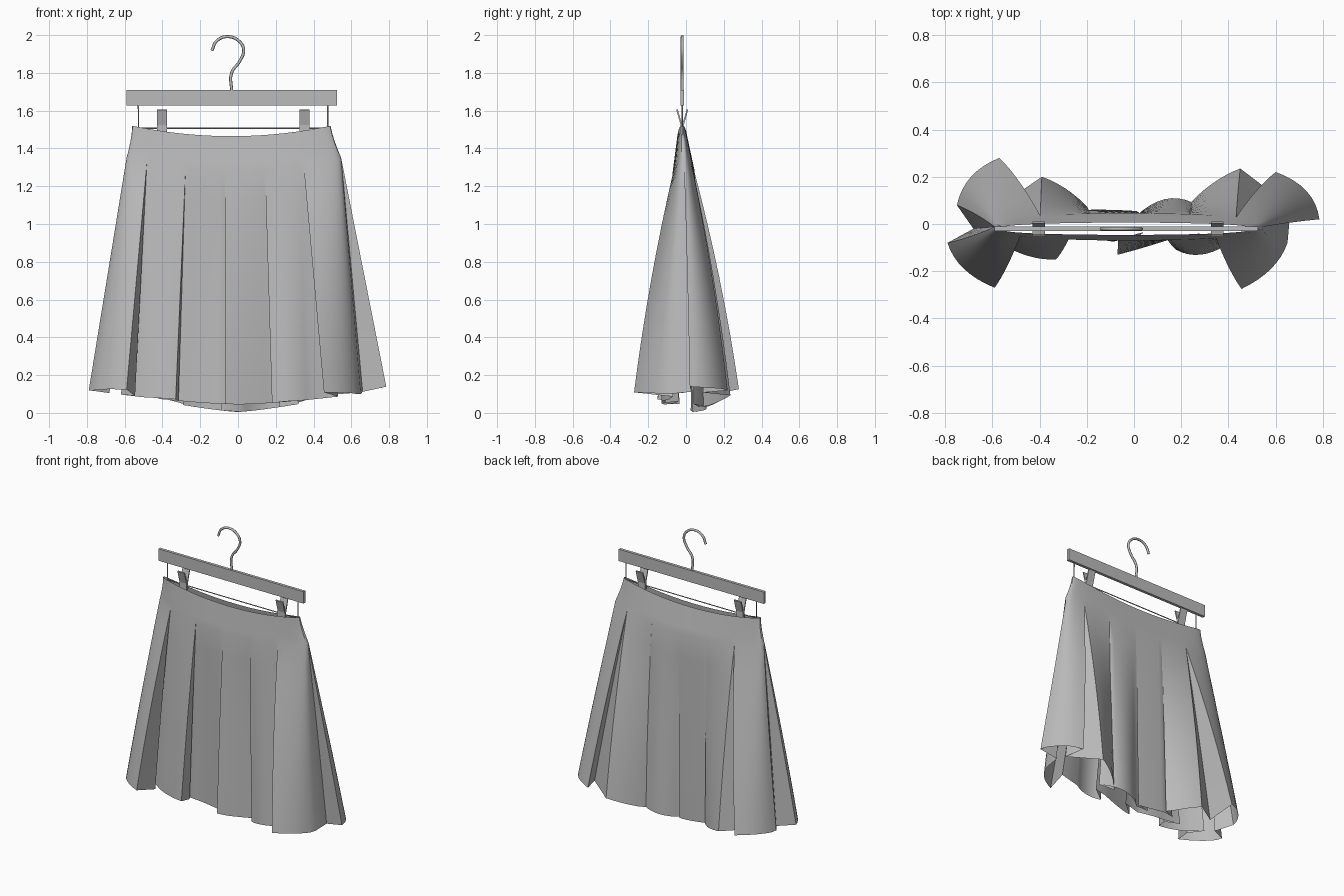
import bpy, bmesh, math
from mathutils import Vector

old = bpy.data.objects.get("Cube")
if old:
    bpy.data.objects.remove(old, do_unlink=True)

mat = bpy.data.materials.new("plain grey")
mat.use_nodes = True
GREY = (0.5, 0.5, 0.5, 1)
mat.diffuse_color = GREY
mat.node_tree.nodes["Principled BSDF"].inputs["Base Color"].default_value = GREY
PLANE_Y = -0.02


def add_object(name, bm, smooth=False):
    mesh = bpy.data.meshes.new(name)
    bm.to_mesh(mesh)
    bm.free()
    mesh.materials.append(mat)
    ob = bpy.data.objects.new(name, mesh)
    bpy.context.collection.objects.link(ob)
    if smooth:
        bpy.ops.object.select_all(action="DESELECT")
        ob.select_set(True)
        bpy.context.view_layer.objects.active = ob
        bpy.ops.object.shade_smooth_by_angle(angle=math.radians(35))
    return ob


def box(name, centre, size, tilt=0):
    bm = bmesh.new()
    bmesh.ops.create_cube(bm, size=1)
    for v in bm.verts:
        v.co = Vector(a * b for a, b in zip(v.co, size))
    ob = add_object(name, bm)
    ob.location = centre
    ob.rotation_euler.x = tilt
    return ob


def wire(name, points, radius, kind="POLY"):
    curve = bpy.data.curves.new(name, "CURVE")
    curve.dimensions = "3D"
    curve.bevel_depth = radius
    curve.bevel_resolution = 2
    curve.use_fill_caps = True
    curve.materials.append(mat)
    if kind == "BEZIER":
        sp = curve.splines.new("BEZIER")
        sp.bezier_points.add(len(points) - 1)
        for p, (x, z) in zip(sp.bezier_points, points):
            p.co = (x, PLANE_Y, z)
            p.handle_left_type = p.handle_right_type = "AUTO"
        sp.resolution_u = 5
    else:
        sp = curve.splines.new("POLY")
        sp.points.add(len(points) - 1)
        for p, (x, z) in zip(sp.points, points):
            p.co = (x, PLANE_Y, z, 1)
    ob = bpy.data.objects.new(name, curve)
    bpy.context.collection.objects.link(ob)


# Pleats along the hem, anticlockwise: start, middle and end of each panel,
# then the hidden fold points that lead to the next panel
PLEATS = [
    ((-.79, -.08), (-.72, -.19), (-.59, -.27), (-.545, -.13), (-.62, -.05)),
    ((-.535, -.1), (-.43, -.14), (-.33, -.15), (-.315, -.08), (-.42, -.05)),
    ((-.31, -.06), (-.2, -.06), (-.09, -.075), (.04, -.035)),
    ((-.07, -.13), (.04, -.1), (.2, -.05), (.28, -.04)),
    ((.18, -.11), (.28, -.13), (.39, -.09), (.53, -.07)),
    ((.455, -.275), (.58, -.19), (.65, -.08), (.66, .03)),
    ((.785, .02), (.73, .14), (.6, .22), (.64, .09)),
    ((.45, .235), (.33, .17), (.22, .07), (.32, .04)),
    ((.25, .09), (.13, .105), (.01, .035), (-.09, .025)),
    ((.01, .055), (-.1, .06), (-.2, .06), (-.29, .03)),
    ((-.2, .075), (-.29, .15), (-.39, .2), (-.55, .09)),
    ((-.57, .28), (-.69, .2), (-.75, .08), (-.68, -.02)),
]
# Seam positions where the folds start, as fractions of the half width
FRONT_SPLITS = [-1, -.81, -.45, -.08, .29, .65, 1]
BACK_SPLITS = [.8, .45, .08, -.29, -.66, -1]
ANGLES = [2 * math.pi - math.acos(u) for u in FRONT_SPLITS]
ANGLES += [2 * math.pi + math.acos(u) for u in BACK_SPLITS]
STEPS = 8


def band_point(angle, f):
    """Point on the waistband: f = 0 at the top edge, 1 at the pleat seam."""
    u, s = math.cos(angle), math.sin(angle)
    x = -.035 + .013 * f + (.525 + .043 * f ** 1.4) * u
    y = -.02 + .008 * f + (.026 + .032 * f) * math.copysign(abs(s) ** .7, s)
    top, seam = 1.465 + .055 * u * u, 1.28 + .07 * u * u
    return Vector((x, y, top + (seam - top) * f))


def hem_point(x, y):
    r = abs(x) / .79
    z = .045 + .075 * r ** 1.5 if y < 0 else .005 + .135 * r ** 1.3
    return Vector((x, y, z + .2 * max(abs(y) - .12, 0)))


def bulge(a, m, b, t):
    """Quadratic arc through a, m and b."""
    k = [(1 - t) * (1 - 2 * t), 4 * t * (1 - t), t * (2 * t - 1)]
    return [a[i] * k[0] + m[i] * k[1] + b[i] * k[2] for i in (0, 1)]


def hang(angle, hem, t):
    """Point between seam and hem; the cloth swells out sooner than it drops."""
    seam = band_point(angle, 1)
    p = seam.lerp(hem, t)
    p.y += (hem.y - seam.y) * .3 * t * (1 - t)
    return p


# Each column is a waist angle and the hem point hanging below it
columns = []
for i, (a, m, b, *folds) in enumerate(PLEATS):
    for j in range(STEPS + 1):
        t = j / STEPS
        angle = ANGLES[i] + (ANGLES[i + 1] - ANGLES[i]) * t
        columns.append((angle, hem_point(*bulge(a, m, b, t))))
    for fold in folds:
        columns.append((ANGLES[i + 1], hem_point(*fold)))

# Skirt: waistband rows, then pleat rows down to the hem
bm = bmesh.new()
rows = [[bm.verts.new(band_point(a, f / 4)) for a, _ in columns] for f in range(5)]
for k in range(1, 9):
    rows.append([bm.verts.new(hang(a, hem, k / 8)) for a, hem in columns])
n = len(columns)
for upper, lower in zip(rows, rows[1:]):
    for i in range(n):
        j = (i + 1) % n
        bm.faces.new((upper[i], lower[i], lower[j], upper[j]))
bmesh.ops.remove_doubles(bm, verts=bm.verts, dist=.0002)
add_object("pleated_skirt", bm, smooth=True)

# Hanger
box("hanger_bar", (-.033, PLANE_Y, 1.668), (1.115, .02, .082))
wire("hanger_hook", [(-.033, 1.7), (-.034, 1.8), (.008, 1.86), (.03, 1.92),
                     (.008, 1.966), (-.055, 1.992), (-.114, 1.968), (-.138, 1.918)],
     .008, "BEZIER")
wire("hanger_wire", [(-.527, 1.64), (-.527, 1.507), (.475, 1.507), (.475, 1.64)], .004)

# Clips: two flared handles above a closed jaw
for side, x in (("right", -.403), ("left", .352)):
    for part, s in (("front", -1), ("back", 1)):
        box(f"{side}_clip_{part}", (x, PLANE_Y + s * .016, 1.565),
            (.054, .008, .085), -s * .28)
    box(f"{side}_clip_jaw", (x, PLANE_Y, 1.51), (.054, .016, .06))
